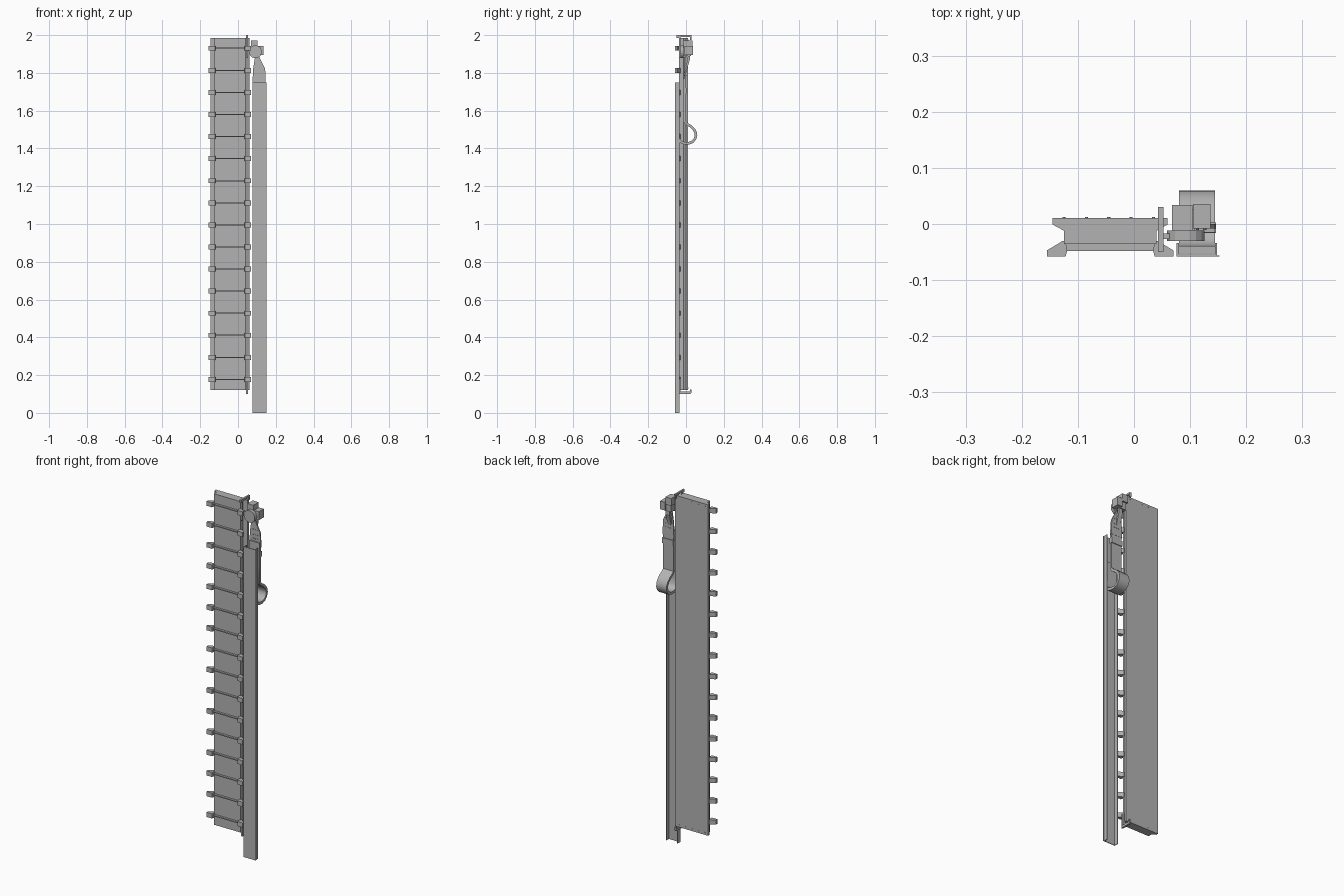
import bpy, bmesh, math
from mathutils import Vector

if "Cube" in bpy.data.objects:
    bpy.data.objects.remove(bpy.data.objects["Cube"])

GREY = (0.45, 0.45, 0.45, 1)
mat = bpy.data.materials.new("plain grey")
mat.use_nodes = True
mat.diffuse_color = GREY
mat.node_tree.nodes["Principled BSDF"].inputs["Base Color"].default_value = GREY

MID = -0.0425       # centre line of the long panel
BOTTOM, TOP = 0.12, 1.985


def finish(name, bm):
    bmesh.ops.recalc_face_normals(bm, faces=bm.faces)
    me = bpy.data.meshes.new(name)
    bm.to_mesh(me)
    bm.free()
    me.materials.append(mat)
    ob = bpy.data.objects.new(name, me)
    bpy.context.collection.objects.link(ob)
    return ob


def prism(name, points, axis, lo, hi):
    """Extrude a 2D outline along x (yz points), y (xz points) or z (xy points)."""
    bm = bmesh.new()
    place = {"x": lambda a, b: (lo, a, b),
             "y": lambda a, b: (a, lo, b),
             "z": lambda a, b: (a, b, lo)}[axis]
    face = bm.faces.new([bm.verts.new(place(a, b)) for a, b in points])
    new = bmesh.ops.extrude_face_region(bm, geom=[face])["geom"]
    step = Vector([(hi - lo) * (axis == k) for k in "xyz"])
    bmesh.ops.translate(bm, vec=step, verts=[v for v in new if isinstance(v, bmesh.types.BMVert)])
    return finish(name, bm)


def box(name, x, y, z):
    return prism(name, [(x[0], y[0]), (x[1], y[0]), (x[1], y[1]), (x[0], y[1])], "z", *z)


def disc(name, x, z, r, y0, y1, sides=16):
    pts = [(x + r * math.cos(2 * math.pi * (i + 0.5) / sides),
            z + r * math.sin(2 * math.pi * (i + 0.5) / sides)) for i in range(sides)]
    return prism(name, pts, "y", y0, y1)


def flip(points):
    return [(2 * MID - x, y) for x, y in points]


# Long panel with bevelled rear flanges
half = [(-0.125, -0.036), (-0.125, -0.012), (-0.145, -0.001), (-0.145, 0.011)]
prism("long_panel", half + flip(half)[::-1], "z", BOTTOM, TOP)

# Small rivets along the upper and lower ends of the panel back
for z in (BOTTOM + 0.012, TOP - 0.012):
    for i in range(5):
        disc("panel_rivet", -0.125 + i * 0.04, z, 0.003, 0.01, 0.0125, 8)

# Rows of side clips joined by thin cross bars
clip = [(-0.155, -0.058), (-0.122, -0.058), (-0.119, -0.048), (-0.122, -0.03),
        (-0.127, -0.03), (-0.155, -0.047)]
for i in range(16):
    z = 0.177 + i * 0.1169
    prism("clip_right", clip, "z", z - 0.013, z + 0.013)
    prism("clip_left", flip(clip), "z", z - 0.013, z + 0.013)
    box("cross_bar", (-0.125, 0.04), (-0.048, -0.034), (z - 0.003, z + 0.003))

# End hooks on the panel edge
prism("top_hook", [(-0.05, 1.985), (-0.05, 2.0), (0.03, 2.0), (0.03, 1.975), (0.022, 1.975),
                   (0.022, 1.99), (-0.03, 1.99), (-0.03, 1.88), (-0.036, 1.88), (-0.036, 1.985)],
      "x", 0.043, 0.053)
prism("bottom_hook", [(-0.035, 0.1), (0.022, 0.1), (0.028, 0.105), (0.028, 0.125), (0.02, 0.125),
                      (0.02, 0.113), (-0.028, 0.113), (-0.028, 0.18), (-0.035, 0.18)],
      "x", 0.043, 0.053)

# Channel rail, open to the rear, with a narrow outer lip
prism("channel_rail", [(0.076, -0.058), (0.152, -0.058), (0.152, -0.056), (0.148, -0.056),
                       (0.148, -0.034), (0.144, -0.034), (0.144, -0.054), (0.08, -0.054),
                       (0.08, -0.034), (0.076, -0.034)], "z", 0, 1.75)

# Flat looped band: straight drop, rear bulge, return into the rail
path = [Vector(p) for p in ((-0.008, 1.77), (-0.008, 1.65), (-0.008, 1.545), (0.004, 1.53),
                            (0.024, 1.518), (0.041, 1.502), (0.051, 1.484), (0.053, 1.467),
                            (0.047, 1.449), (0.033, 1.434), (0.014, 1.427), (-0.01, 1.428),
                            (-0.03, 1.436), (-0.043, 1.455), (-0.046, 1.49), (-0.046, 1.6))]
outer, inner = [], []
for i, p in enumerate(path):
    t = (path[min(i + 1, len(path) - 1)] - path[max(i - 1, 0)]).normalized()
    side = Vector((-t.y, t.x)) * 0.007
    outer.append(tuple(p + side))
    inner.append(tuple(p - side))
band = prism("looped_band", outer + inner[::-1], "x", 0.08, 0.144)

# Band clamp and tapered link plate
box("band_clamp", (0.078, 0.146), (-0.016, 0.003), (1.69, 1.72))
prism("link_plate_lower", [(0.076, 1.74), (0.146, 1.74), (0.144, 1.82), (0.112, 1.885),
                           (0.09, 1.885), (0.08, 1.82)], "y", -0.008, 0.0)
prism("link_plate_fold", [(0.0, 1.80), (0.02, 1.87), (0.02, 1.9), (0.012, 1.9), (-0.006, 1.80)],
      "x", 0.09, 0.114)
for x in (0.1, 0.113, 0.126):
    for z in (1.785, 1.805, 1.835):
        disc("link_rivet", x, z, 0.003, -0.011, 0.003, 8)

# Drive unit: drum, shaft and two blocks
disc("drive_drum", 0.092, 1.912, 0.034, -0.03, -0.012, 16)
box("drive_shaft", (0.05, 0.08), (-0.027, -0.017), (1.915, 1.93))
box("upper_block", (0.068, 0.104), (-0.012, 0.034), (1.93, 1.972))
box("outer_block", (0.105, 0.136), (-0.008, 0.036), (1.895, 1.942))
box("block_bridge", (0.075, 0.108), (-0.012, 0.026), (1.89, 1.935))

# Smooth shading on the curved band only
bpy.ops.object.select_all(action="DESELECT")
band.select_set(True)
bpy.context.view_layer.objects.active = band
bpy.ops.object.shade_smooth_by_angle(angle=math.radians(40))
